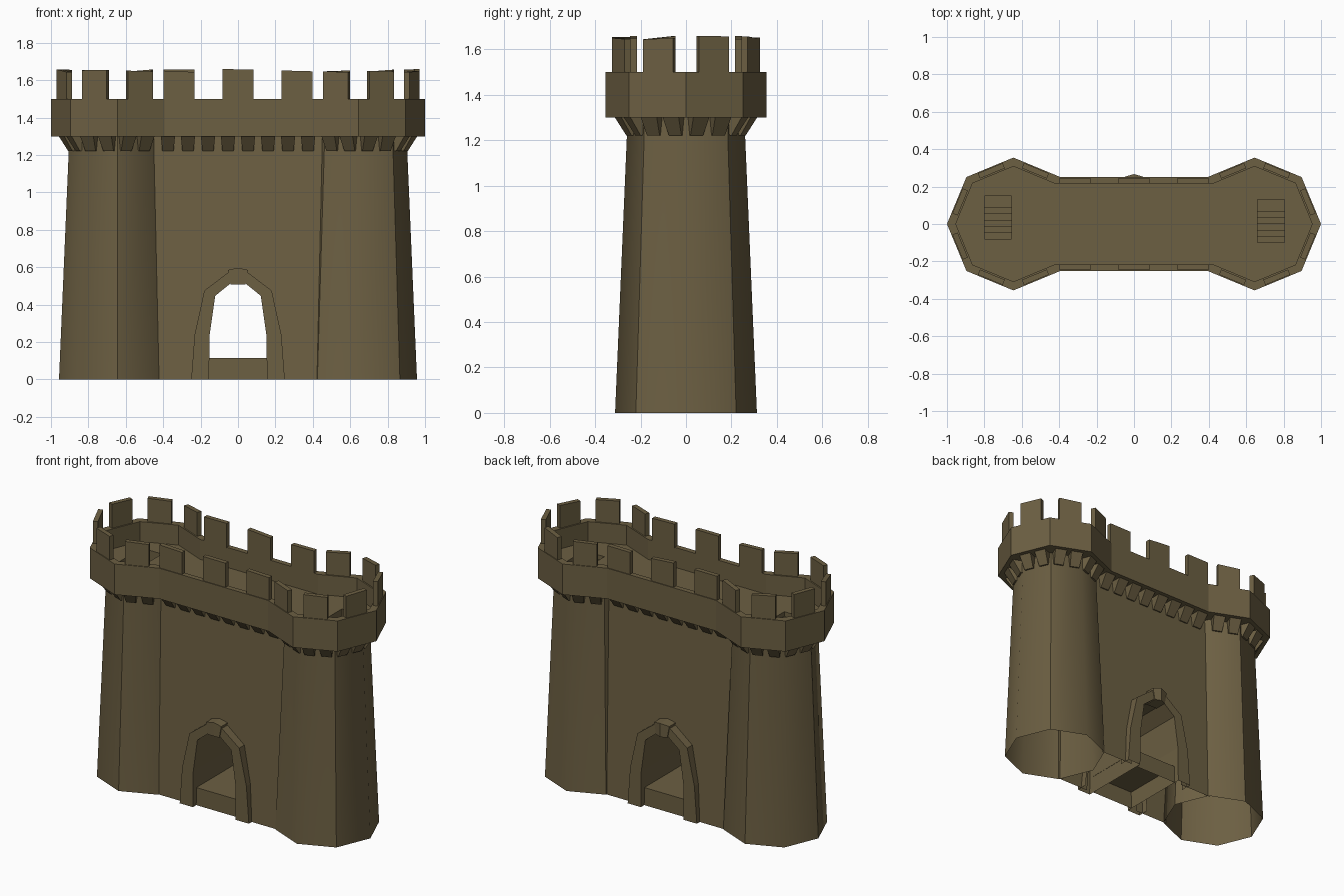
import bpy, bmesh, math, random
from mathutils import Vector

if "Cube" in bpy.data.objects:
    bpy.data.objects.remove(bpy.data.objects["Cube"])

random.seed(4)
CX = 0.645          # tower centre
DECK = 1.37         # walkway height

stone = bpy.data.materials.new("olive brown stone")
stone.diffuse_color = (0.15, 0.115, 0.055, 1)
stone.use_nodes = True
stone.node_tree.nodes["Principled BSDF"].inputs["Base Color"].default_value = stone.diffuse_color


def finish(name, bm, fix=True, smooth=False):
    bm.normal_update()
    if fix:
        bmesh.ops.recalc_face_normals(bm, faces=bm.faces)
    for f in bm.faces:
        f.smooth = smooth
    me = bpy.data.meshes.new(name)
    bm.to_mesh(me)
    bm.free()
    me.materials.append(stone)
    ob = bpy.data.objects.new(name, me)
    bpy.context.collection.objects.link(ob)
    return ob


def loop(bm, pts):
    return [bm.verts.new(p) for p in pts]


def bridge(bm, a, b, closed=True):
    n = len(a)
    for i in range(n if closed else n - 1):
        j = (i + 1) % n
        bm.faces.new((a[i], a[j], b[j], b[i]))


def outline(r, z):
    """Plan shape: two octagon towers joined by a straight wall."""
    right = [(CX + r * math.cos(math.radians(a)), r * math.sin(math.radians(a)))
             for a in range(-135, 136, 45)]
    left = [(-x, -y) for x, y in right]
    return [Vector((x, y, z)) for x, y in right + left]


def hexahedron(bm, low, high):
    a, b = loop(bm, low), loop(bm, high)
    bm.faces.new(a[::-1])
    bm.faces.new(b)
    bridge(bm, a, b)


# tapered octagonal towers, open underneath, every second edge kept sharp
for name, s, odd in (("left_tower", -1, 0), ("right_tower", 1, 1)):
    bm = bmesh.new()
    rings = [loop(bm, [(s * CX + r * math.cos(k * math.pi / 4),
                        r * math.sin(k * math.pi / 4), z) for k in range(8)])
             for r, z in ((0.312, 0), (0.26, 1.22), (0.26, 1.3))]
    bridge(bm, rings[0], rings[1])
    bridge(bm, rings[1], rings[2])
    for k in range(odd, 8, 2):
        for lo, hi in zip(rings, rings[1:]):
            bm.edges.get((lo[k], hi[k])).smooth = False
    finish(name, bm, smooth=True)

# gate profiles (x, z), mirrored into full arches
outer = [(0.25, 0), (0.232, 0.24), (0.18, 0.475), (0.055, 0.57)]
inner = [(0.155, 0), (0.152, 0.235), (0.122, 0.447), (0.04, 0.513)]
middle = [((a + c) / 2, (b + d) / 2) for (a, b), (c, d) in zip(outer, inner)]


def full(h):
    return [(-x, z) for x, z in h] + h[::-1]


# sloping front and back walls, built as strips around the gate opening
bm = bmesh.new()
arch = full(middle)
edge = full([(0.44, 0), (0.447, 0.24), (0.455, 0.475), (0.475, 1.3)])
for s in (-1, 1):
    a, b = [loop(bm, [(x, s * (0.215 - 0.049 * z), z) for x, z in p]) for p in (arch, edge)]
    bridge(bm, a, b, False)
bm.normal_update()
bmesh.ops.reverse_faces(bm, faces=[f for f in bm.faces
                                   if f.normal.y * f.calc_center_median().y < 0])
finish("curtain_walls", bm, False)

# gate frames on both sides, joined by the passage lining
bm = bmesh.new()
strips = [loop(bm, [(x, y, z) for x, z in full(p)])
          for y, p in ((-0.17, outer), (-0.245, outer), (-0.245, inner),
                       (0.245, inner), (0.245, outer), (0.17, outer))]
for a, b in zip(strips, strips[1:]):
    bridge(bm, a, b, False)
finish("gate_frame", bm)

# keystones, the back one with a ridge
bm = bmesh.new()
key = [(-0.055, 0.585), (0, 0.597), (0.055, 0.585), (0.04, 0.508), (0, 0.508), (-0.04, 0.508)]
for s, ridge in ((-1, 0.252), (1, 0.267)):
    a = loop(bm, [(x, s * (ridge if x == 0 else 0.251), z) for x, z in key])
    b = loop(bm, [(x, s * 0.17, z) for x, z in key])
    bridge(bm, a, b)
    bm.faces.new((a[0], a[1], a[4], a[5]))
    bm.faces.new((a[1], a[2], a[3], a[4]))
finish("keystones", bm)

# raised passage floor with front and back risers
bm = bmesh.new()
rows = [loop(bm, [(-0.155, y, z), (0.155, y, z)])
        for y, z in ((-0.21, 0), (-0.21, 0.115), (0.21, 0.115), (0.21, 0))]
for a, b in zip(rows, rows[1:]):
    bm.faces.new((a[0], a[1], b[1], b[0]))
finish("passage_floor", bm, False)

# overhanging parapet: underside, outer face, rim, inner face
bm = bmesh.new()
rings = [loop(bm, outline(r, z)) for r, z in
         ((0.22, 1.3), (0.355, 1.3), (0.355, 1.5), (0.308, 1.5), (0.308, DECK))]
for a, b in zip(rings, rings[1:]):
    bridge(bm, a, b)
finish("parapet", bm)

# walkway with two stairwell openings
wells = ((-0.8, -0.655, -0.08), (0.66, 0.805, -0.1))
bm = bmesh.new()
edges = []
holes = [[(x0, y, DECK), (x1, y, DECK), (x1, y + 0.23, DECK), (x0, y + 0.23, DECK)]
         for x0, x1, y in wells]
for pts in [outline(0.308, DECK)] + holes:
    v = loop(bm, pts)
    edges += [bm.edges.new((v[i], v[(i + 1) % len(v)])) for i in range(len(v))]
bmesh.ops.triangle_fill(bm, edges=edges, use_beauty=True, normal=(0, 0, 1))
bm.normal_update()
bmesh.ops.reverse_faces(bm, faces=[f for f in bm.faces if f.normal.z < 0])
finish("walkway", bm, False)

# stairs going down inside the towers
bm = bmesh.new()
for x0, x1, y in wells:
    prof = [(y, DECK)]
    for k in range(6):
        z = DECK - 0.03 * (k + 1)
        prof += [(y + 0.034 * k, z), (y + (0.23 if k == 5 else 0.034 * (k + 1)), z)]
    prof.append((y + 0.23, DECK))
    a = loop(bm, [(x0, p, z) for p, z in prof])
    b = loop(bm, [(x1, p, z) for p, z in prof])
    bridge(bm, a, b, False)
    bm.faces.new(a)
    bm.faces.new(b[::-1])
finish("stairs", bm)

# merlons and corbels along every side of the plan
mer, cor = bmesh.new(), bmesh.new()
po = outline(0.355, 1.5)
for i in range(14):
    a, b = po[i], po[(i + 1) % 14]
    t = (b - a).normalized()
    n = Vector((t.y, -t.x, 0))
    mid = (a + b) / 2
    wall = i in (6, 13)

    def at(u, d, z):
        return (mid + t * u - n * d).xy.to_3d() + Vector((0, 0, z))

    w = 0.082 if wall else 0.072
    for u in ((-0.315, 0, 0.315) if wall else (0,)):
        z1, z2 = (1.65 + random.uniform(-0.008, 0.01) for _ in range(2))
        corners = [(u - w, 0.005), (u + w, 0.005), (u + w, 0.035), (u - w, 0.035)]
        hexahedron(mer, [at(p, d, 1.495) for p, d in corners],
                   [at(p, d, z) for (p, d), z in zip(corners, (z1, z2, z2, z1))])

    # corbels: wedges from the wall face out to the parapet edge
    back = 0.1 if wall else 0.09
    for u in ([0.107 * (k - 3.5) for k in range(8)] if wall else (-0.052, 0.052)):
        lo, hi = 0.03, 0.038
        hexahedron(cor,
                   [at(u - lo, back - 0.012, 1.22), at(u + lo, back - 0.012, 1.22),
                    at(u + lo, back + 0.01, 1.22), at(u - lo, back + 0.01, 1.22)],
                   [at(u - hi, 0.025, 1.302), at(u + hi, 0.025, 1.302),
                    at(u + hi, back + 0.01, 1.302), at(u - hi, back + 0.01, 1.302)])
finish("merlons", mer)
finish("corbels", cor)
